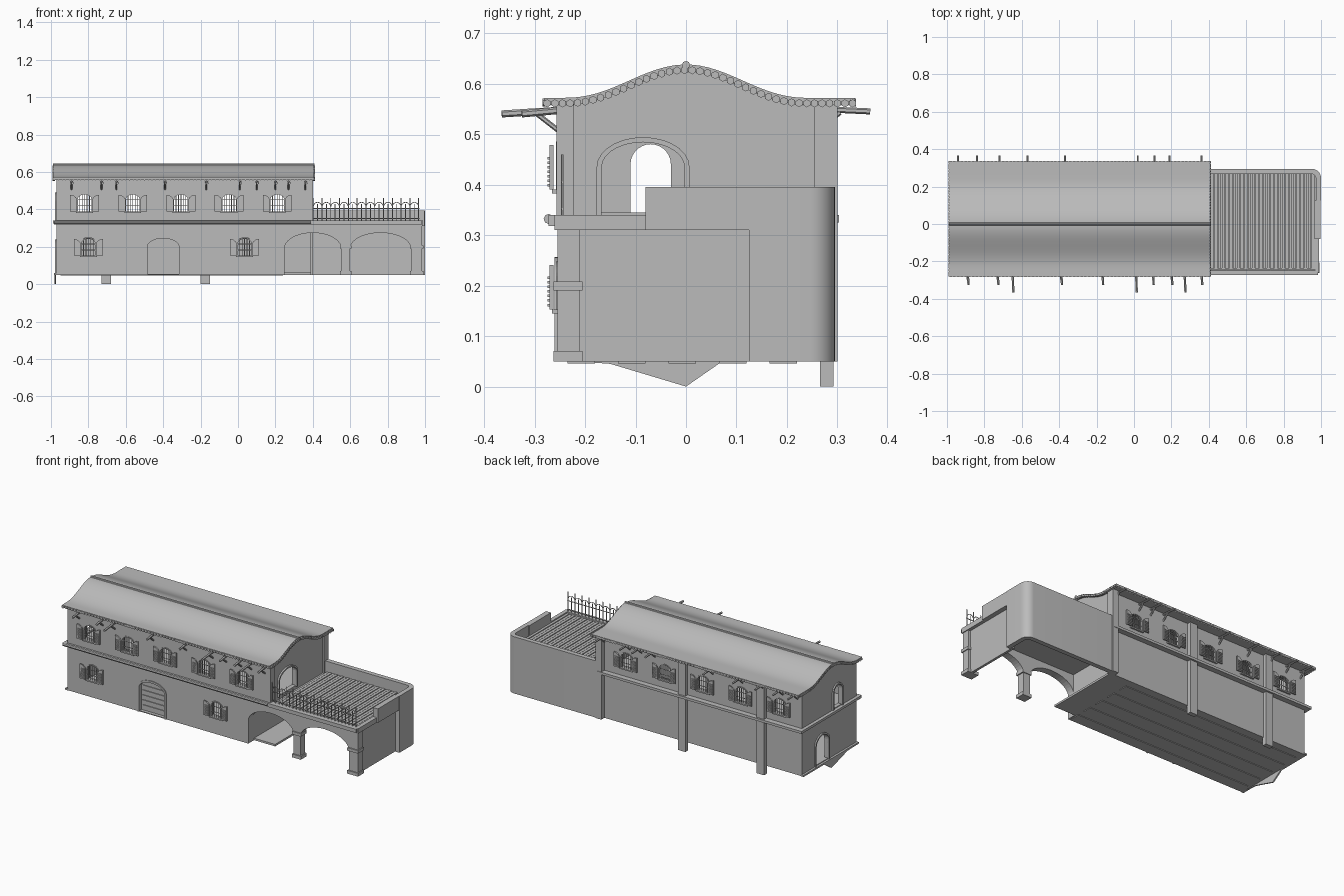
import bpy, bmesh, math
from mathutils import Vector

if "Cube" in bpy.data.objects:
    bpy.data.objects.remove(bpy.data.objects["Cube"])

grey = bpy.data.materials.new("plain_grey")
grey.use_nodes = True
grey.diffuse_color = (0.5, 0.5, 0.5, 1)
grey.node_tree.nodes["Principled BSDF"].inputs["Base Color"].default_value = (0.5, 0.5, 0.5, 1)


def prism(bm, pts, axis, a, b):
    """Extrude a 2D outline along an axis from a to b."""
    def place(p, t):
        return {"x": (t, p[0], p[1]), "y": (p[0], t, p[1]), "z": (p[0], p[1], t)}[axis]
    lo = [bm.verts.new(place(p, a)) for p in pts]
    hi = [bm.verts.new(place(p, b)) for p in pts]
    n = len(pts)
    faces = [bm.faces.new(lo), bm.faces.new(hi)]
    faces += [bm.faces.new((lo[i], lo[(i + 1) % n], hi[(i + 1) % n], hi[i])) for i in range(n)]
    bmesh.ops.recalc_face_normals(bm, faces=faces)


def box(bm, x0, x1, y0, y1, z0, z1):
    prism(bm, [(x0, y0), (x1, y0), (x1, y1), (x0, y1)], "z", z0, z1)


def rod(bm, p, q, r, n=6):
    p, q = Vector(p), Vector(q)
    d = q - p
    m = d.to_track_quat("Z", "Y").to_matrix().to_4x4()
    m.translation = (p + q) / 2
    bmesh.ops.create_cone(bm, cap_ends=True, segments=n, radius1=r, radius2=r,
                          depth=d.length, matrix=m)


def arch(c, half, z0, spring, apex, n=14):
    """Outline of an opening with an elliptical head."""
    head = [(c + half * math.cos(math.pi * i / n), spring + (apex - spring) * math.sin(math.pi * i / n))
            for i in range(n + 1)]
    return [(c + half, z0)] + head + [(c - half, z0)]


def arch_trim(bm, c, half, z0, spring, apex, w, axis, a, b):
    prism(bm, arch(c, half + w, z0, spring, apex + w) + arch(c, half, z0, spring, apex)[::-1], axis, a, b)


def finish(name, bm, smooth=False):
    me = bpy.data.meshes.new(name)
    bm.to_mesh(me)
    bm.free()
    me.materials.append(grey)
    ob = bpy.data.objects.new(name, me)
    bpy.context.collection.objects.link(ob)
    if smooth:
        bpy.ops.object.select_all(action="DESELECT")
        ob.select_set(True)
        bpy.context.view_layer.objects.active = ob
        bpy.ops.object.shade_smooth_by_angle(angle=math.radians(35))
    return ob


def cut(ob, bm):
    """Subtract the solids in bm and bake the result."""
    cutter = finish("cutter", bm)
    cutter.hide_render = True
    mod = ob.modifiers.new("cut", "BOOLEAN")
    mod.operation, mod.solver, mod.object = "DIFFERENCE", "EXACT", cutter
    dg = bpy.context.evaluated_depsgraph_get()
    me = bpy.data.meshes.new_from_object(ob.evaluated_get(dg))
    ob.modifiers.clear()
    ob.data = me
    bpy.data.objects.remove(cutter)


def roof_z(y):
    return 0.572 + (0.066 * (0.5 + 0.5 * math.cos(math.pi * y / 0.24)) ** 1.1 if abs(y) < 0.24 else 0)


def gable(y0, y1, drop, n=36):
    ys = [y0 + (y1 - y0) * i / n for i in range(n + 1)]
    return [(y, roof_z(y) - drop) for y in ys]


UPPER = [-0.82 + 0.2575 * i for i in range(5)]
LOWER = [-0.80, 0.035]
FRONT, BACK = -0.255, 0.27
ARCHES = [(0.40, 0.152), (0.762, 0.163)]


def arch_cutters(bm):
    for c, h in ARCHES:
        prism(bm, arch(c, h, 0, 0.19, 0.275, 20), "y", -0.3, -0.2)


# main block: hollow two-storey shell with a curved gable
bm = bmesh.new()
prism(bm, [(FRONT, 0.05)] + gable(FRONT, BACK, 0.01) + [(BACK, 0.05)], "x", -0.97, 0.39)
walls = finish("main_walls", bm)
bm = bmesh.new()
box(bm, -0.945, 0.22, -0.225, 0.245, 0.062, 0.315)
prism(bm, [(-0.225, 0.335)] + gable(-0.225, 0.245, 0.03) + [(0.245, 0.335)], "x", -0.945, 0.365)
box(bm, 0.248, 0.45, -0.21, 0.245, 0.062, 0.305)
cut(walls, bm)
bm = bmesh.new()
for x in UPPER:
    for y in (FRONT, BACK):
        prism(bm, arch(x, 0.04, 0.39, 0.455, 0.483), "y", y - 0.045, y + 0.045)
for x in LOWER:
    prism(bm, arch(x, 0.04, 0.15, 0.22, 0.25), "y", -0.3, -0.2)
prism(bm, arch(-0.40, 0.085, 0.055, 0.2, 0.245), "y", -0.3, -0.2)
prism(bm, arch(-0.085, 0.085, 0.345, 0.435, 0.487), "x", 0.34, 0.45)
prism(bm, arch(-0.07, 0.04, 0.345, 0.44, 0.48), "x", -1.02, -0.92)
prism(bm, arch(0.08, 0.06, 0.065, 0.18, 0.23), "x", -1.02, -0.92)
arch_cutters(bm)
cut(walls, bm)

# roof sheet, ridge and tile ends
bm = bmesh.new()
prism(bm, gable(-0.28, 0.335, 0) + gable(-0.28, 0.335, 0.014)[::-1], "x", -0.99, 0.405)
finish("roof", bm, True)
bm = bmesh.new()
rod(bm, (-0.99, 0, 0.637), (0.41, 0, 0.637), 0.008, 8)
for y, z in gable(-0.275, 0.33, 0.011, 40):
    for x in (-0.992, 0.398):
        rod(bm, (x, y, z), (x + 0.014, y, z), 0.008)
for i in range(70):
    x = -0.98 + i * 0.02
    for y in (-0.284, 0.325):
        rod(bm, (x, y, 0.563), (x, y + 0.012, 0.563), 0.008)
finish("roof_tile_ends", bm)

# rafter ends with braces
bm = bmesh.new()
for i, x in enumerate([-0.89, -0.73, -0.65, -0.39, -0.17, 0.01, 0.10, 0.20, 0.27, 0.36]):
    tip = -0.365 if i % 3 == 2 else -0.325
    rod(bm, (x, -0.24, 0.548), (x + 0.005, tip, 0.54), 0.007)
    rod(bm, (x, -0.25, 0.505), (x, -0.295, 0.54), 0.005)
for x in [-0.94, -0.84, -0.72, -0.57, -0.37, 0.02, 0.11, 0.19, 0.36]:
    rod(bm, (x, 0.26, 0.55), (x, 0.365, 0.545), 0.006)
    rod(bm, (x, 0.265, 0.51), (x, 0.305, 0.543), 0.005)
finish("rafter_ends", bm)

# string course between storeys, base trim and corner strips
bm = bmesh.new()
box(bm, -0.985, 0.39, -0.272, -0.25, 0.32, 0.338)
rod(bm, (-0.985, -0.272, 0.332), (0.39, -0.272, 0.332), 0.01, 8)
box(bm, -0.985, 0.39, 0.26, 0.303, 0.325, 0.34)
box(bm, -0.99, -0.965, -0.272, 0.303, 0.325, 0.34)
box(bm, -0.983, -0.965, -0.258, 0.273, 0.05, 0.06)
box(bm, 0.375, 0.4, -0.257, -0.222, 0.31, 0.56)
box(bm, 0.36, 0.4, 0.255, 0.30, 0.05, 0.56)
finish("trim_bands", bm)

# buttress posts on the back reaching the ground
bm = bmesh.new()
for x in (-0.705, -0.175):
    box(bm, x - 0.025, x + 0.025, 0.265, 0.292, 0, 0.56)
finish("back_buttresses", bm)

# underside boards and skirt below the end door
bm = bmesh.new()
for i in range(5):
    box(bm, -0.95, 0.24, -0.235 + i * 0.1, -0.18 + i * 0.1, 0.046, 0.056)
finish("floor_boards", bm)
bm = bmesh.new()
prism(bm, [(-0.25, 0.052), (-0.15, 0.045), (0, 0), (0.075, 0.052)], "x", -0.98, -0.972)
finish("end_skirt", bm)


def window(bm, x, z0, y, s):
    """Frame, grille and open shutters; s is the outward y direction."""
    z1, sp = z0 + 0.093, z0 + 0.066
    arch_trim(bm, x, 0.036, z0, sp, z1 - 0.004, 0.006, "y", y - s * 0.012, y + s * 0.003)
    box(bm, x - 0.045, x + 0.045, *sorted((y - s * 0.012, y + s * 0.01)), z0 - 0.008, z0)
    for i in range(-2, 3):
        rod(bm, (x + i * 0.013, y, z0), (x + i * 0.013, y, z1 - 0.003 * i * i), 0.002, 5)
    for h in (0.03, 0.062):
        rod(bm, (x - 0.038, y, z0 + h), (x + 0.038, y, z0 + h), 0.002, 5)
    for d in (-1, 1):
        leaf = [(x + d * u, z0 + v) for u, v in
                [(0.04, 0), (0.077, 0), (0.077, 0.088), (0.06, 0.085), (0.047, 0.075), (0.04, 0.064)]]
        prism(bm, leaf, "y", y + s * 0.007, y + s * 0.015)
        for k in range(7):
            box(bm, *sorted((x + d * 0.045, x + d * 0.072)),
                *sorted((y + s * 0.014, y + s * 0.019)), z0 + 0.006 + k * 0.009, z0 + 0.011 + k * 0.009)


for name, xs, z, y, s in [("front_upper", UPPER, 0.39, FRONT, -1), ("front_lower", LOWER, 0.153, FRONT, -1),
                          ("back_upper", UPPER, 0.39, BACK, 1)]:
    bm = bmesh.new()
    for x in xs:
        window(bm, x, z, y, s)
    finish(name + "_windows", bm)

# front door with boards, and arch surrounds
bm = bmesh.new()
prism(bm, arch(-0.40, 0.085, 0.055, 0.2, 0.245), "y", -0.235, -0.225)
for k in range(5):
    box(bm, -0.475, -0.325, -0.24, -0.234, 0.065 + k * 0.03, 0.088 + k * 0.03)
finish("front_door", bm)
bm = bmesh.new()
arch_trim(bm, -0.40, 0.085, 0.05, 0.2, 0.245, 0.012, "y", -0.26, -0.25)
arch_trim(bm, -0.085, 0.082, 0.34, 0.435, 0.484, 0.01, "x", 0.385, 0.4)
arch_trim(bm, -0.07, 0.04, 0.34, 0.44, 0.48, 0.01, "x", -0.978, -0.965)
arch_trim(bm, 0.08, 0.06, 0.06, 0.18, 0.23, 0.01, "x", -0.978, -0.965)
finish("arch_surrounds", bm, True)

# side wing: arcade, rounded back wall, end wall and parapet
bm = bmesh.new()
box(bm, 0.39, 0.985, FRONT, -0.21, 0.05, 0.32)
arcade = finish("arcade_wall", bm)
bm = bmesh.new()
arch_cutters(bm)
cut(arcade, bm)
bm = bmesh.new()
for x, h in ((0.576, 0.03), (0.955, 0.036)):
    box(bm, x - h, x + h, -0.262, -0.205, 0.19, 0.208)
    box(bm, x - h, x + h, -0.262, -0.205, 0.05, 0.07)
finish("pillar_caps", bm)


def corner(r, n=8):
    c = Vector((0.95, 0.245))
    return [(c.x + r * math.sin(math.pi / 2 * i / n), c.y + r * math.cos(math.pi / 2 * i / n))
            for i in range(n + 1)]


bm = bmesh.new()
outer = [(0.39, 0.295)] + corner(0.05) + [(1.0, 0.125)]
inner = [(0.39, 0.267)] + corner(0.022) + [(0.972, 0.125)]
prism(bm, outer + inner[::-1], "z", 0.05, 0.395)
finish("wing_back_wall", bm, True)
bm = bmesh.new()
box(bm, 0.965, 0.998, -0.08, 0.126, 0.31, 0.395)
box(bm, 0.955, 0.97, -0.215, 0.14, 0.05, 0.315)
box(bm, 0.965, 0.99, -0.26, -0.08, 0.31, 0.34)
finish("wing_end_wall", bm)

# terrace slab, planks and front ledge
bm = bmesh.new()
box(bm, 0.39, 0.97, -0.25, 0.27, 0.305, 0.322)
box(bm, 0.39, 0.985, -0.272, -0.235, 0.318, 0.34)
finish("terrace_slab", bm)
bm = bmesh.new()
for i in range(28):
    x = 0.41 + i * 0.02
    box(bm, x, x + 0.016, -0.235, 0.267, 0.32, 0.331 + 0.002 * (i % 2))
finish("terrace_planks", bm)

# iron railing with arched tops and finials
bm = bmesh.new()
Y = -0.245
for z in (0.352, 0.405):
    rod(bm, (0.4, Y, z), (0.97, Y, z), 0.0025, 5)
for i in range(25):
    x = 0.402 + i * 0.0235
    rod(bm, (x, Y, 0.335), (x, Y, 0.46 if i % 2 == 0 else 0.43), 0.0025, 5)
    if i % 2 and i < 24:
        top = arch(x, 0.0235, 0.4, 0.41, 0.438, 8)[1:-1]
        for p, q in zip(top, top[1:]):
            rod(bm, (p[0], Y, p[1]), (q[0], Y, q[1]), 0.002, 5)
finish("terrace_railing", bm)
